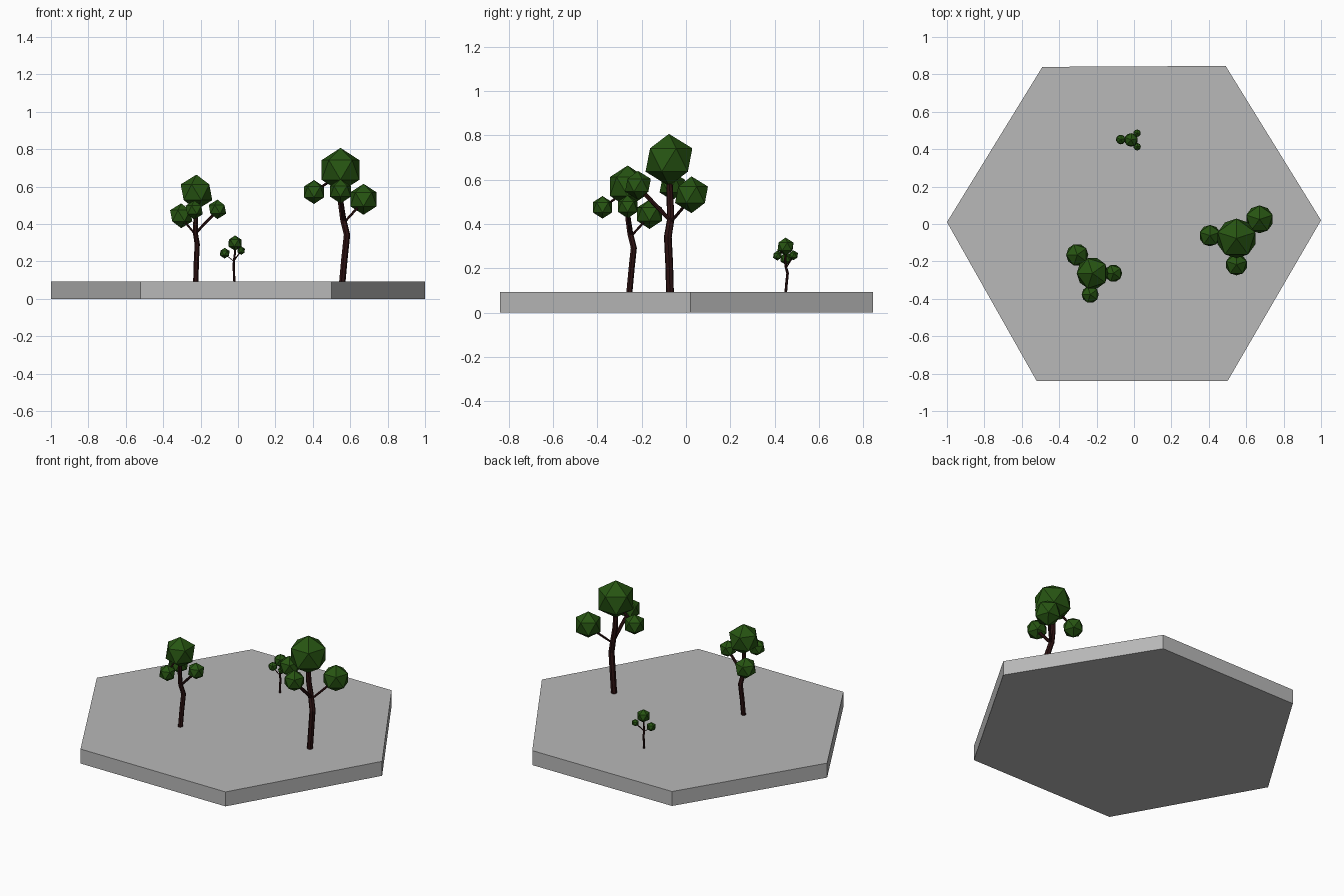
import bpy, bmesh, math
from mathutils import Vector, Matrix

if "Cube" in bpy.data.objects:
    bpy.data.objects.remove(bpy.data.objects["Cube"])


def material(name, rgb):
    m = bpy.data.materials.new(name)
    m.diffuse_color = (*rgb, 1)
    m.use_nodes = True
    m.node_tree.nodes["Principled BSDF"].inputs["Base Color"].default_value = m.diffuse_color
    return m


GREY = material("stone grey", (0.48, 0.48, 0.48))
BARK = material("dark bark", (0.026, 0.006, 0.006))
LEAF = material("leaf green", (0.02, 0.09, 0.006))


def make(name, bm, mat):
    bmesh.ops.recalc_face_normals(bm, faces=bm.faces)
    me = bpy.data.meshes.new(name)
    bm.to_mesh(me)
    bm.free()
    me.materials.append(mat)
    ob = bpy.data.objects.new(name, me)
    bpy.context.collection.objects.link(ob)
    return ob


def tube(bm, path, sides=7):
    """Closed faceted tube through (x, y, z, radius) points."""
    pts = [Vector(p[:3]) for p in path]
    rings = []
    for i, p in enumerate(pts):
        d = pts[min(i + 1, len(pts) - 1)] - pts[max(i - 1, 0)]
        if i == 0 and abs(d.z) > 0.1:
            d = Vector((0, 0, 1))          # trunk foot sits level on the slab
        rot = Vector((0, 0, 1)).rotation_difference(d.normalized())
        r = path[i][3]
        rings.append([bm.verts.new(p + rot @ Vector((
            r * math.cos(k * math.tau / sides), r * math.sin(k * math.tau / sides), 0)))
            for k in range(sides)])
    for a, b in zip(rings, rings[1:]):
        for k in range(sides):
            n = (k + 1) % sides
            bm.faces.new((a[k], a[n], b[n], b[k]))
    bm.faces.new(rings[0])
    bm.faces.new(rings[-1])


# Hexagonal slab
bm = bmesh.new()
outline = [(-1, 0.01), (-0.52, -0.84), (0.5, -0.84), (1, 0.02), (0.49, 0.845), (-0.49, 0.84)]
face = bm.faces.new([bm.verts.new((x, y, 0)) for x, y in outline])
top = bmesh.ops.extrude_face_region(bm, geom=[face], use_keep_orig=True)
bmesh.ops.translate(bm, vec=(0, 0, 0.092),
                    verts=[v for v in top["geom"] if isinstance(v, bmesh.types.BMVert)])
make("hexagon_base", bm, GREY)

# One tree design, heights measured from the slab top
WOOD = [
    [(0, 0, -0.01, 0.018), (0.013, -0.004, 0.13, 0.018), (0.026, -0.01, 0.25, 0.018),
     (0.006, 0.003, 0.33, 0.017), (-0.007, 0, 0.42, 0.016), (-0.01, -0.005, 0.55, 0.014)],  # trunk
    [(0.01, 0.002, 0.315, 0.009), (0.115, 0.1, 0.43, 0.007)],        # right branch
    [(0.01, 0, 0.325, 0.013), (-0.007, -0.13, 0.46, 0.010)],         # front branch
    [(-0.02, 0, 0.57, 0.008), (-0.145, 0.01, 0.48, 0.006)],          # left branch
]
BALLS = [  # x, y, z, radius
    (-0.008, -0.005, 0.597, 0.118),
    (-0.15, 0.01, 0.479, 0.064),
    (0.115, 0.097, 0.44, 0.083),
    (-0.008, -0.145, 0.483, 0.065),
]


def tree(name, x, y, scale, turn):
    world = (Matrix.Translation((x, y, 0.092)) @ Matrix.Rotation(math.radians(turn), 4, 'Z')
             @ Matrix.Scale(scale, 4))
    bm = bmesh.new()
    for path in WOOD:
        tube(bm, path)
    bm.transform(world)
    make(name + "_trunk_and_branches", bm, BARK)
    bm = bmesh.new()
    for bx, by, bz, r in BALLS:
        bmesh.ops.create_icosphere(bm, subdivisions=1, radius=r, matrix=(
            Matrix.Translation((bx, by, bz)) @ Matrix.Rotation(math.pi / 2, 4, 'Z')))
    bm.transform(world)
    make(name + "_foliage", bm, LEAF)


# The same tree placed three times, scaled and turned
tree("large_tree", 0.556, -0.072, 1.0, 0)
tree("medium_tree", -0.226, -0.257, 0.8, 90)
tree("small_tree", -0.019, 0.45, 0.345, 138)
